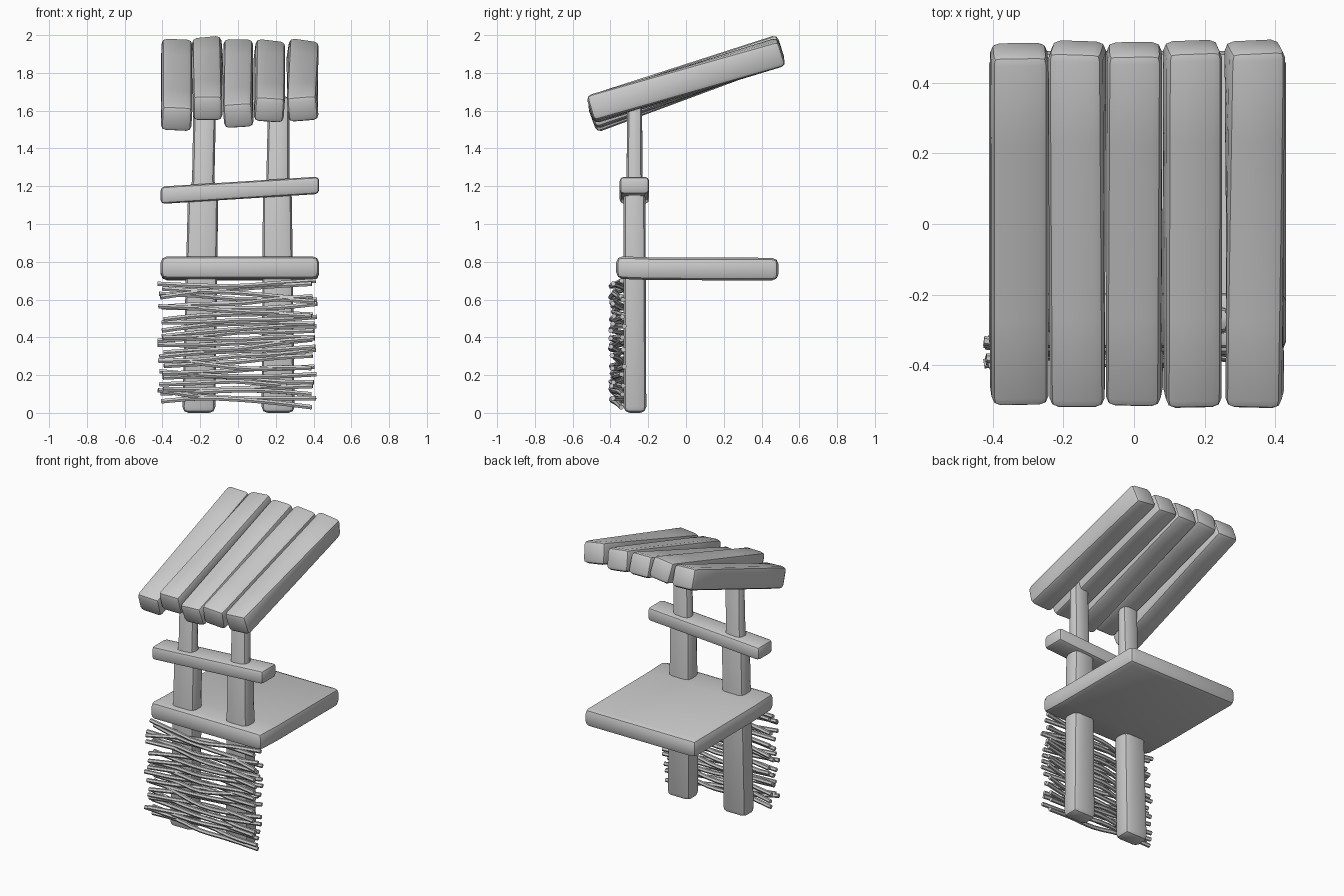
import bpy, bmesh, random
from math import sin, cos, radians
from mathutils import Vector

if "Cube" in bpy.data.objects:
    bpy.data.objects.remove(bpy.data.objects["Cube"])

random.seed(4)


def smooth(ob):
    bpy.ops.object.select_all(action='DESELECT')
    ob.select_set(True)
    bpy.context.view_layer.objects.active = ob
    bpy.ops.object.shade_smooth_by_angle(angle=radians(40))


def loft(name, rings, bevel):
    """Beam through four-cornered rings, with its hard edges rounded."""
    bm = bmesh.new()
    vs = [[bm.verts.new(p) for p in r] for r in rings]
    for a, b in zip(vs, vs[1:]):
        for i in range(4):
            j = (i + 1) % 4
            bm.faces.new((a[i], a[j], b[j], b[i]))
    bm.faces.new(vs[0][::-1])
    bm.faces.new(vs[-1])
    bmesh.ops.recalc_face_normals(bm, faces=bm.faces)
    hard = [e for e in bm.edges if e.calc_face_angle() > radians(50)]
    bmesh.ops.bevel(bm, geom=hard, offset=bevel, segments=2, profile=0.5,
                    affect='EDGES', clamp_overlap=True)
    me = bpy.data.meshes.new(name)
    bm.to_mesh(me)
    bm.free()
    ob = bpy.data.objects.new(name, me)
    bpy.context.collection.objects.link(ob)
    smooth(ob)
    return ob


CORNERS = ((-1, -1), (1, -1), (1, 1), (-1, 1))


# Posts: wide up to the crossbar, slimmer above it
def post(name, sections):
    rings = []
    for z, x0, x1, y0, y1 in sections:
        rings.append([(x0 if a < 0 else x1, y0 if b < 0 else y1, z) for a, b in CORNERS])
    loft(name, rings, 0.032)


post("left_post", [(0, -0.295, -0.12, -0.33, -0.21), (1.14, -0.265, -0.105, -0.33, -0.215),
                   (1.23, -0.243, -0.125, -0.315, -0.23), (1.68, -0.235, -0.115, -0.31, -0.233)])
post("right_post", [(0, 0.125, 0.3, -0.33, -0.21), (1.14, 0.132, 0.285, -0.33, -0.215),
                    (1.23, 0.15, 0.272, -0.315, -0.23), (1.68, 0.16, 0.272, -0.31, -0.233)])

# Counter slab, slightly raised at the front lip
loft("counter", [[(a * 0.42 + 0.01, y, z + b * 0.06) for a, b in CORNERS]
                 for y, z in ((-0.37, 0.77), (-0.18, 0.763), (0.49, 0.761))], 0.035)

# Sloping crossbar
loft("crossbar", [[(x, -0.273 + a * 0.078, z + b * 0.046) for a, b in CORNERS]
                  for x, z in ((-0.41, 1.152), (0.43, 1.205))], 0.022)

# Roof planks: x, half width, z, pitch, roll at the front and back ends
PLANKS = ((-0.325, 0.081, 1.737, 20.3, 3, 2),
          (-0.161, 0.078, 1.770, 17.6, 0, -6),
          (0.001, 0.078, 1.745, 19.2, -4, 1),
          (0.166, 0.079, 1.757, 17.0, 4, 7),
          (0.342, 0.080, 1.760, 16.8, -5, 9))
for n, (x, w, z, pitch, r0, r1) in enumerate(PLANKS):
    p = radians(pitch)
    along, up = Vector((0, cos(p), sin(p))), Vector((0, -sin(p), cos(p)))
    rings = []
    for t in range(5):
        r = radians(r0 + (r1 - r0) * t / 4)
        c = Vector((x, 0, z)) + along * (-0.53 + 1.06 * t / 4)
        sx, sz = Vector((cos(r), 0, 0)) - up * sin(r), Vector((sin(r), 0, 0)) + up * cos(r)
        rings.append([c + sx * w * a + sz * 0.071 * b for a, b in CORNERS])
    loft(f"roof_plank_{n + 1}", rings, 0.027)

# Woven twigs across the lower front of the posts
COUNT = 27
cu = bpy.data.curves.new("twigs", 'CURVE')
cu.dimensions = '3D'
cu.bevel_depth = 0.0135
cu.bevel_resolution = 1
cu.use_fill_caps = True
cu.resolution_u = 3
for i in range(COUNT):
    z = 0.06 + 0.62 * i / (COUNT - 1)
    slope = random.uniform(-0.035, 0.035)
    bow = random.uniform(-0.025, 0.025)
    side = 1 if i % 2 else -1
    x0, x1 = -random.uniform(0.39, 0.43), random.uniform(0.385, 0.42)
    sp = cu.splines.new('BEZIER')
    sp.bezier_points.add(4)
    for k, bp in enumerate(sp.bezier_points):
        t = k / 4
        u = 2 * t - 1
        pz = z + slope * u + bow * (u * u - 0.4) + random.uniform(-0.006, 0.006)
        py = -0.362 + side * 0.028 * cos(u * 3.0) + random.uniform(-0.01, 0.01)
        bp.co = (x0 + (x1 - x0) * t, py, min(max(pz, 0.03), 0.705))
        bp.handle_left_type = bp.handle_right_type = 'AUTO'
tmp = bpy.data.objects.new("twig_curves", cu)
bpy.context.collection.objects.link(tmp)
me = bpy.data.meshes.new_from_object(tmp.evaluated_get(bpy.context.evaluated_depsgraph_get()))
bpy.data.objects.remove(tmp)
twigs = bpy.data.objects.new("woven_twigs", me)
bpy.context.collection.objects.link(twigs)
smooth(twigs)
